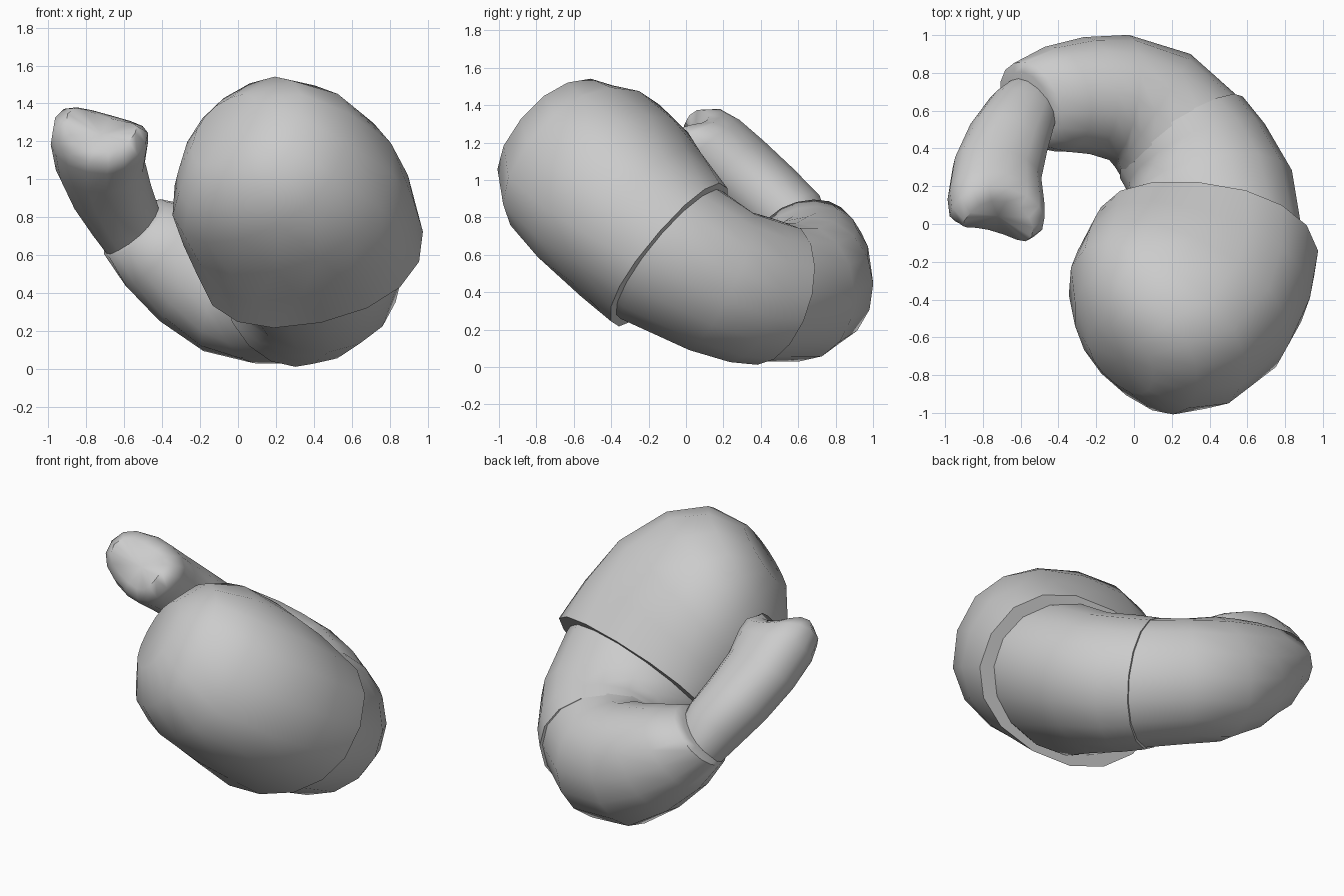
import bpy, bmesh, math
from mathutils import Vector

SIDES = 16


def power(v, e):
    return math.copysign(abs(v) ** e, v)


def loft(name, rings, square=1.0, angle=60):
    """Skin a closed body through rings: (centre, direction, side, half width, half height, fork)."""
    bm = bmesh.new()
    loops = []
    for centre, direction, side, hw, hh, fork in rings:
        d = Vector(direction).normalized()
        s = Vector(side)
        s = (s - d * s.dot(d)).normalized()
        u = d.cross(s)
        loop = []
        for i in range(SIDES):
            a = 2 * math.pi * i / SIDES
            c, n = math.cos(a), math.sin(a)
            pinch = 1 - 1.5 * fork * n * n
            p = (Vector(centre) + s * power(c, square) * hw
                 + u * power(n, square) * hh * pinch + d * fork * (c * c - 0.4))
            loop.append(bm.verts.new(p))
        loops.append(loop)
    for a, b in zip(loops, loops[1:]):
        for i in range(SIDES):
            j = (i + 1) % SIDES
            bm.faces.new((a[i], a[j], b[j], b[i]))
    for loop, ring in ((loops[0], rings[0]), (loops[-1], rings[-1])):
        d = Vector(ring[1]).normalized()
        tip = bm.verts.new(Vector(ring[0]) - d * ring[5] * 0.4)
        for i in range(SIDES):
            bm.faces.new((loop[i], loop[(i + 1) % SIDES], tip))
    bmesh.ops.recalc_face_normals(bm, faces=bm.faces)
    mesh = bpy.data.meshes.new(name)
    bm.to_mesh(mesh)
    bm.free()
    obj = bpy.data.objects.new(name, mesh)
    bpy.context.collection.objects.link(obj)
    bpy.ops.object.select_all(action='DESELECT')
    obj.select_set(True)
    bpy.context.view_layer.objects.active = obj
    bpy.ops.object.shade_smooth_by_angle(angle=math.radians(angle))
    return obj


# Large front shell, bending left towards its domed end
loft("front_shell", [
    ((0.39, -0.09, 0.60), (-0.20, -0.75, 0.63), (0.97, -0.08, 0.20), 0.60, 0.475, 0),
    ((0.34, -0.24, 0.76), (-0.30, -0.73, 0.62), (0.95, -0.25, 0.18), 0.62, 0.50, 0),
    ((0.26, -0.39, 0.92), (-0.42, -0.68, 0.60), (0.90, -0.40, 0.17), 0.62, 0.52, 0),
    ((0.12, -0.54, 1.08), (-0.55, -0.60, 0.58), (0.80, -0.55, 0.20), 0.56, 0.50, 0),
    ((0.01, -0.65, 1.19), (-0.63, -0.55, 0.55), (0.77, -0.55, 0.32), 0.42, 0.41, 0),
    ((-0.07, -0.71, 1.26), (-0.63, -0.55, 0.55), (0.77, -0.55, 0.32), 0.22, 0.22, 0),
], square=0.9)

# Middle shell, tucked just inside the front shell's rim
loft("middle_shell", [
    ((0.39, -0.14, 0.65), (0.20, 0.75, -0.63), (0.97, -0.08, 0.2), 0.51, 0.43, 0),
    ((0.40, -0.065, 0.59), (0.17, 0.76, -0.62), (0.97, -0.06, 0.2), 0.51, 0.44, 0),
    ((0.41, 0.18, 0.46), (-0.18, 0.88, -0.42), (0.93, 0.3, 0.05), 0.44, 0.41, 0),
    ((0.33, 0.35, 0.41), (-0.42, 0.85, -0.32), (0.88, 0.45, 0), 0.405, 0.405, 0),
    ((0.25, 0.46, 0.39), (-0.55, 0.83, -0.25), (0.83, 0.55, 0), 0.39, 0.39, 0),
])

# Rear shell curving round and up to the tail socket
loft("rear_shell", [
    ((0.26, 0.44, 0.40), (-0.57, 0.82, -0.22), (0.83, 0.55, 0), 0.38, 0.38, 0),
    ((0.10, 0.60, 0.40), (-0.83, 0.55, 0.05), (0.5, 0.86, 0), 0.36, 0.37, 0),
    ((-0.08, 0.67, 0.45), (-0.95, 0.15, 0.28), (0.12, 1, 0), 0.335, 0.37, 0),
    ((-0.25, 0.68, 0.54), (-0.86, -0.03, 0.5), (-0.1, 1, 0), 0.31, 0.33, 0),
    ((-0.41, 0.66, 0.645), (-0.75, -0.15, 0.64), (-0.25, 0.95, 0), 0.285, 0.28, 0),
    ((-0.545, 0.63, 0.745), (-0.66, -0.28, 0.7), (-0.35, 0.92, 0), 0.24, 0.21, 0),
    ((-0.56, 0.625, 0.755), (-0.66, -0.28, 0.7), (-0.35, 0.92, 0), 0.19, 0.16, 0),
], square=0.97)

# Tail with a blunt two-lobed tip
tilt = (0.88, -0.1, -0.35)
loft("tail", [
    ((-0.54, 0.65, 0.67), (-0.35, -0.6, 0.7), tilt, 0.16, 0.15, 0),
    ((-0.60, 0.57, 0.80), (-0.35, -0.6, 0.7), tilt, 0.19, 0.18, 0),
    ((-0.67, 0.43, 0.93), (-0.28, -0.66, 0.7), tilt, 0.22, 0.185, 0),
    ((-0.725, 0.27, 1.07), (-0.15, -0.7, 0.7), tilt, 0.24, 0.19, 0),
    ((-0.73, 0.13, 1.18), (-0.05, -0.7, 0.7), tilt, 0.26, 0.205, 0.03),
    ((-0.725, 0.06, 1.23), (0, -0.75, 0.65), tilt, 0.255, 0.195, 0.07),
    ((-0.72, 0.015, 1.26), (0, -0.75, 0.65), tilt, 0.19, 0.14, 0.09),
], square=0.9)
